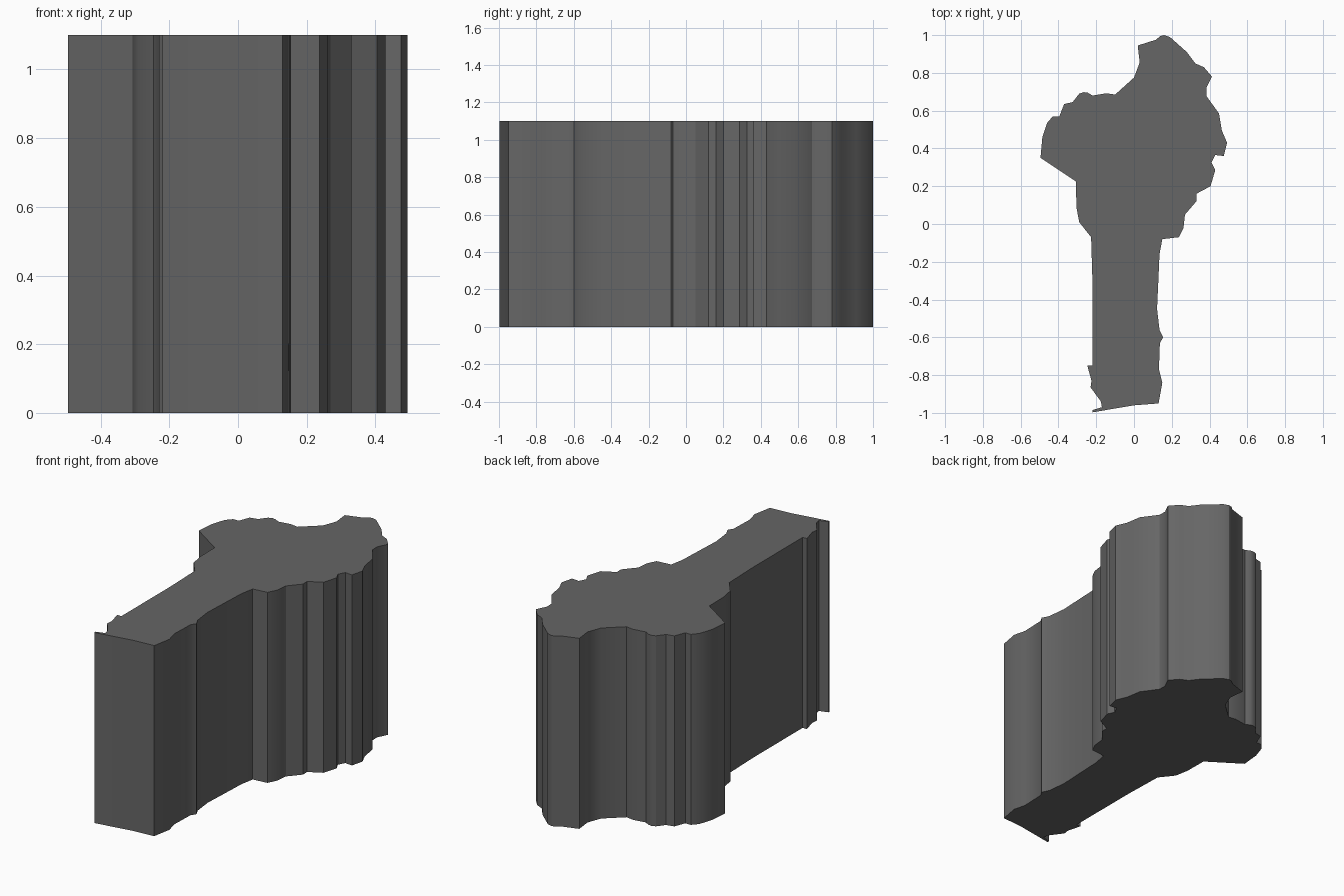
import bpy, bmesh, math

HEIGHT = 1.1

# right-hand outline, from the north tip down to the south corner
east_edge = [
    (0.16, 1.0), (0.19, 0.99), (0.28, 0.91), (0.325, 0.85), (0.37, 0.83),
    (0.413, 0.78), (0.383, 0.72), (0.385, 0.675), (0.45, 0.585), (0.465, 0.495),
    (0.493, 0.43), (0.475, 0.36), (0.43, 0.365), (0.41, 0.325), (0.43, 0.285),
    (0.405, 0.20), (0.33, 0.16), (0.33, 0.12), (0.27, 0.05), (0.262, -0.02),
    (0.237, -0.07), (0.15, -0.08), (0.135, -0.16), (0.128, -0.32),
    (0.122, -0.45), (0.135, -0.56), (0.155, -0.60), (0.137, -0.63),
    (0.132, -0.77), (0.15, -0.84), (0.13, -0.95),
]

# left-hand outline, from the south edge back up to the north tip
west_edge = [
    (0.0, -0.96), (-0.22, -0.997), (-0.22, -0.985), (-0.17, -0.97),
    (-0.175, -0.94), (-0.23, -0.865), (-0.225, -0.83), (-0.247, -0.75),
    (-0.22, -0.75), (-0.22, -0.30), (-0.227, -0.07), (-0.29, 0.01),
    (-0.305, 0.09), (-0.307, 0.225), (-0.495, 0.35), (-0.485, 0.46),
    (-0.46, 0.535), (-0.43, 0.57), (-0.395, 0.57), (-0.37, 0.635),
    (-0.325, 0.645), (-0.29, 0.69), (-0.265, 0.698), (-0.245, 0.695),
    (-0.22, 0.68), (-0.145, 0.692), (-0.10, 0.685), (0.0, 0.775),
    (0.03, 0.855), (0.02, 0.945), (0.115, 0.975), (0.14, 0.995),
]

# extrude the outline into a solid slab
bm = bmesh.new()
base = bm.faces.new([bm.verts.new((x, y, 0)) for x, y in east_edge + west_edge])
top = bmesh.ops.extrude_face_region(bm, geom=[base], use_keep_orig=True)
bmesh.ops.translate(bm, vec=(0, 0, HEIGHT),
                    verts=[v for v in top["geom"] if isinstance(v, bmesh.types.BMVert)])
bmesh.ops.recalc_face_normals(bm, faces=bm.faces)

mesh = bpy.data.meshes.new("map_slab")
bm.to_mesh(mesh)
bm.free()
slab = bpy.data.objects.new("map_slab", mesh)
bpy.context.collection.objects.link(slab)

# dark grey finish
dark_grey = bpy.data.materials.new("dark_grey")
dark_grey.diffuse_color = (0.133, 0.133, 0.133, 1)
mesh.materials.append(dark_grey)

# soften gentle bends, keep the corners and rims sharp
bpy.context.view_layer.objects.active = slab
slab.select_set(True)
bpy.ops.object.shade_smooth_by_angle(angle=math.radians(30))
